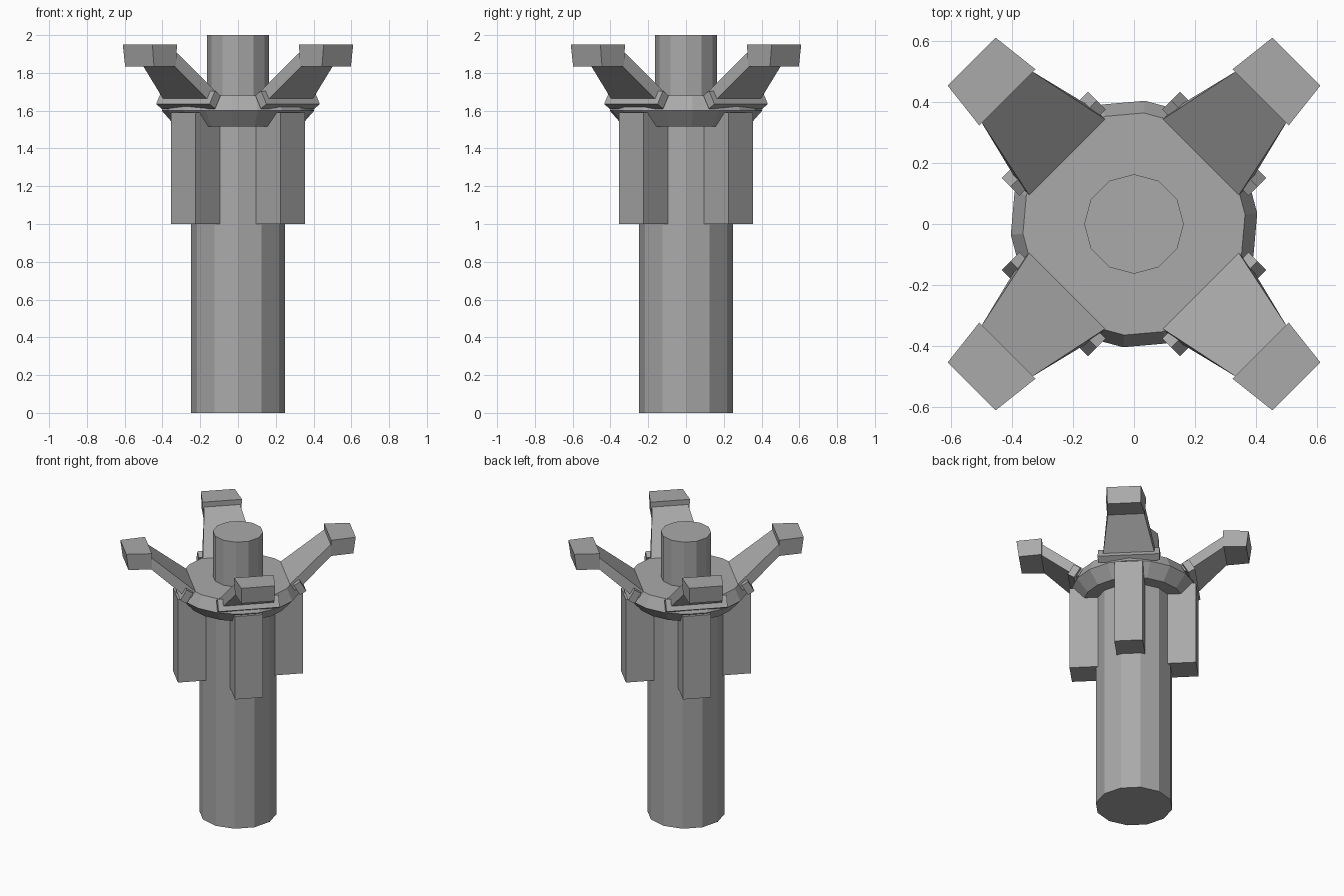
import bpy, bmesh, math
from mathutils import Matrix, Vector

cube = bpy.data.objects.get("Cube")
if cube:
    bpy.data.objects.remove(cube, do_unlink=True)

grey = bpy.data.materials.new("plain grey")
grey.use_nodes = True
colour = (0.4, 0.4, 0.4, 1)
grey.diffuse_color = colour
grey.node_tree.nodes["Principled BSDF"].inputs["Base Color"].default_value = colour


def finish(name, bm):
    bmesh.ops.recalc_face_normals(bm, faces=bm.faces)
    mesh = bpy.data.meshes.new(name)
    bm.to_mesh(mesh)
    bm.free()
    mesh.materials.append(grey)
    obj = bpy.data.objects.new(name, mesh)
    bpy.context.collection.objects.link(obj)
    return obj


def loft(name, rings):
    """Join closed loops of points into a capped solid."""
    bm = bmesh.new()
    loops = [[bm.verts.new(p) for p in ring] for ring in rings]
    n = len(loops[0])
    for a, b in zip(loops, loops[1:]):
        for i in range(n):
            j = (i + 1) % n
            bm.faces.new((a[i], a[j], b[j], b[i]))
    bm.faces.new(loops[0])
    bm.faces.new(loops[-1])
    return finish(name, bm)


def turned(name, profile, sides, offset=0):
    """Solid of revolution from (radius, height) pairs."""
    angles = [math.radians(offset) + math.tau * i / sides for i in range(sides)]
    return loft(name, [[(r * math.cos(a), r * math.sin(a), z) for a in angles]
                       for r, z in profile])


def across(section, widths):
    """Mirror a (radial, height) section to both sides of its arm."""
    return [[Vector((r, s * w, z)) for (r, z), w in zip(section, widths)]
            for s in (-1, 1)]


# Shaft, flared collar and top post
turned("shaft", [(0.25, 0), (0.25, 1.56)], 12)
turned("collar", [(0.33, 1.515), (0.405, 1.6), (0.365, 1.68)], 18, 5)
turned("top_post", [(0.163, 1.6), (0.163, 2)], 12)

# Parts repeated on each diagonal: outline in (radial, height) and half widths
parts = {
    "side_fin": ([(0.2, 1), (0.41, 1), (0.41, 1.59), (0.2, 1.59)], [0.092] * 4),
    "arm_clamp": ([(0.33, 1.68), (0.371, 1.61), (0.413, 1.635), (0.372, 1.705)],
                  [0.2] * 4),
    "arm": ([(0.36, 1.632), (0.6, 1.842), (0.6, 1.925), (0.28, 1.655)],
            [0.174, 0.115, 0.115, 0.182]),
    "arm_tip": ([(0.587, 1.835), (0.737, 1.835), (0.752, 1.95), (0.587, 1.95)],
                [0.123, 0.108, 0.111, 0.13]),
}
corners = {"back_left": 45, "back_right": 135, "front_right": 225, "front_left": 315}
for corner, angle in corners.items():
    turn = Matrix.Rotation(math.radians(angle), 3, "Z")
    for part, (section, widths) in parts.items():
        loft(f"{corner}_{part}",
             [[turn @ p for p in ring] for ring in across(section, widths)])
